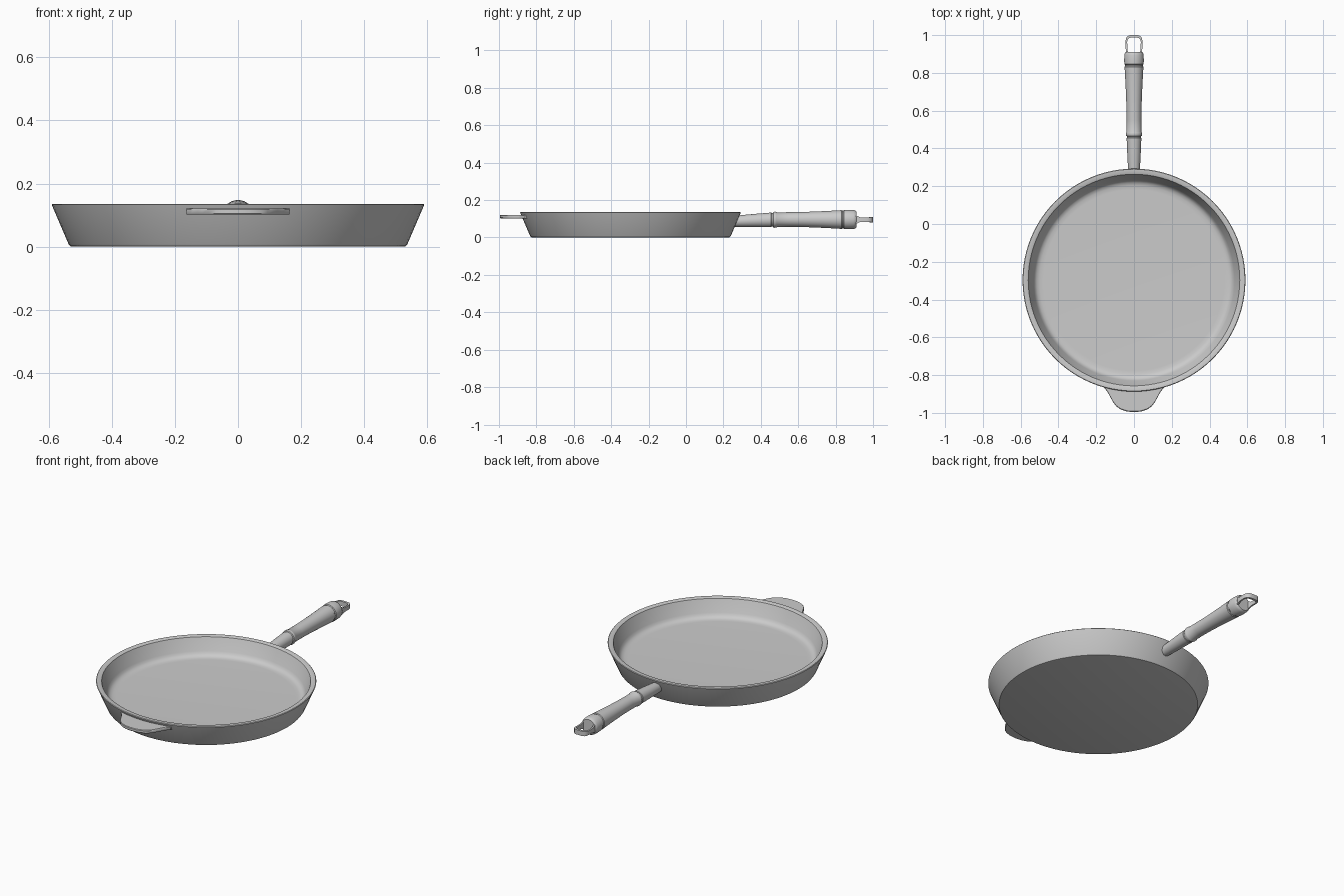
import bpy, bmesh
from math import sin, cos, pi, radians, sqrt

if "Cube" in bpy.data.objects:
    bpy.data.objects.remove(bpy.data.objects["Cube"])

CY = -0.297  # centre of the pan body


def finish(bm, name, angle=35):
    bmesh.ops.recalc_face_normals(bm, faces=bm.faces)
    mesh = bpy.data.meshes.new(name)
    bm.to_mesh(mesh)
    bm.free()
    obj = bpy.data.objects.new(name, mesh)
    bpy.context.collection.objects.link(obj)
    bpy.ops.object.select_all(action='DESELECT')
    obj.select_set(True)
    bpy.context.view_layer.objects.active = obj
    bpy.ops.object.shade_smooth_by_angle(angle=radians(angle))
    return obj


def loft(bm, rings, closed=False):
    """Bridge equal-length vertex rings with quads; cap or close the ends."""
    loops = [[bm.verts.new(p) for p in ring] for ring in rings]
    pairs = list(zip(loops, loops[1:]))
    if closed:
        pairs.append((loops[-1], loops[0]))
    n = len(loops[0])
    for a, b in pairs:
        for i in range(n):
            j = (i + 1) % n
            bm.faces.new((a[i], a[j], b[j], b[i]))
    if not closed:
        bm.faces.new(loops[0])
        bm.faces.new(loops[-1])


def circle(r, n):
    return [(r * cos(2 * pi * i / n), r * sin(2 * pi * i / n)) for i in range(n)]


# pan body: outside, rim, inside wall and floor as one turned profile (radius, z)
pan_profile = [(0.525, 0.0), (0.532, 0.002), (0.537, 0.009), (0.588, 0.128),
               (0.590, 0.133), (0.587, 0.136), (0.565, 0.136), (0.560, 0.133),
               (0.532, 0.062), (0.525, 0.049), (0.515, 0.040), (0.500, 0.035),
               (0.480, 0.034)]
bm = bmesh.new()
loft(bm, [[(x, y + CY, z) for x, y in circle(r, 96)] for r, z in pan_profile])
finish(bm, "pan_body")

# handle: turned profile along y (y, radius) with bands and a flared grip
handle_profile = [(0.256, 0.029), (0.30, 0.032), (0.38, 0.036), (0.455, 0.039),
                  (0.458, 0.036), (0.464, 0.036), (0.467, 0.041), (0.475, 0.043),
                  (0.483, 0.042), (0.488, 0.039), (0.55, 0.039), (0.62, 0.040),
                  (0.70, 0.043), (0.78, 0.047), (0.832, 0.050), (0.836, 0.047),
                  (0.842, 0.047), (0.846, 0.051), (0.865, 0.052), (0.895, 0.051),
                  (0.906, 0.048), (0.911, 0.043)]
bm = bmesh.new()
loft(bm, [[(x, y, z + 0.086 + 0.010 * min(1, (y - 0.256) / 0.25)) for x, z in circle(r, 32)]
          for y, r in handle_profile])
finish(bm, "handle")

# hanging loop: flat strap bent into a U, half path mirrored (outer x, y, inner x, y, half height)
half = [(0.040, 0.900, 0.028, 0.900, 0.024), (0.042, 0.915, 0.033, 0.915, 0.020),
        (0.044, 0.930, 0.035, 0.930, 0.013), (0.045, 0.970, 0.036, 0.966, 0.012),
        (0.041, 0.986, 0.033, 0.977, 0.013), (0.032, 0.996, 0.026, 0.984, 0.014),
        (0.018, 1.000, 0.015, 0.987, 0.014)]
path = half + [(-a, b, -c, d, h) for a, b, c, d, h in reversed(half)]
bm = bmesh.new()
loft(bm, [[(a, b, 0.095 - h), (a, b, 0.095 + h), (c, d, 0.095 + h), (c, d, 0.095 - h)]
          for a, b, c, d, h in path])
finish(bm, "hanging_loop")

# helper tab: slices across x, from the curved pan wall to the rounded front edge
edge = [(0.163, -0.862), (0.150, -0.876), (0.138, -0.893), (0.126, -0.915),
        (0.112, -0.941), (0.094, -0.965), (0.070, -0.982), (0.040, -0.992), (0.015, -0.995)]
edge += [(-x, y) for x, y in reversed(edge)]
bm = bmesh.new()
rings = []
for x, y in edge:
    back = CY - sqrt(0.563 ** 2 - x * x)
    rings.append([(x, back, 0.102), (x, back, 0.121), (x, y + 0.004, 0.121),
                  (x, y, 0.118), (x, y, 0.106), (x, y + 0.004, 0.102)])
loft(bm, rings)
finish(bm, "helper_tab")
